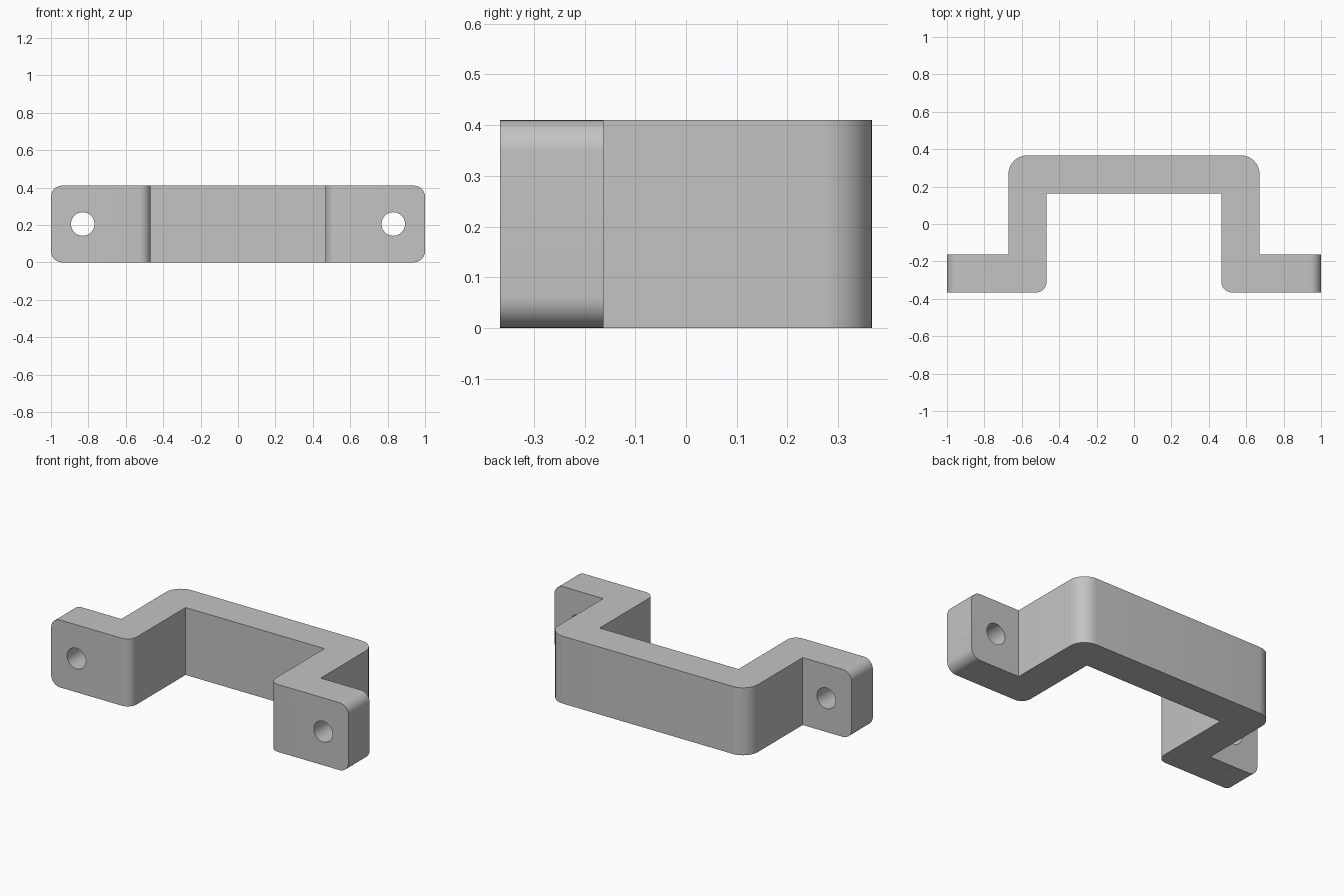
import bpy, bmesh, math

cube = bpy.data.objects.get("Cube")
if cube:
    bpy.data.objects.remove(cube, do_unlink=True)

HEIGHT, DEPTH, WALL = 0.41, 0.367, 0.204
INNER, OUTER = 0.467, 0.671

# Plain grey material
grey = bpy.data.materials.new("plain grey")
grey.use_nodes = True
colour = (0.55, 0.55, 0.55, 1)
grey.diffuse_color = colour
grey.node_tree.nodes["Principled BSDF"].inputs["Base Color"].default_value = colour

# Bracket outline: right half, then mirrored
half = [(INNER, DEPTH - WALL), (INNER, -DEPTH), (1, -DEPTH),
        (1, WALL - DEPTH), (OUTER, WALL - DEPTH), (OUTER, DEPTH)]
outline = half + [(-x, y) for x, y in reversed(half)]

bm = bmesh.new()
base = bm.faces.new([bm.verts.new((x, y, 0)) for x, y in outline])
top = bmesh.ops.extrude_face_region(bm, geom=[base])["geom"]
bmesh.ops.translate(bm, vec=(0, 0, HEIGHT),
                    verts=[v for v in top if isinstance(v, bmesh.types.BMVert)])
bmesh.ops.recalc_face_normals(bm, faces=bm.faces)


def near(a, b):
    return abs(a - b) < 1e-3


def round_edges(radius, rule):
    edges = [e for e in bm.edges if all(rule(v.co) for v in e.verts)]
    edges = [e for e in edges if not near(e.calc_length(), 2 * OUTER)]
    bmesh.ops.bevel(bm, geom=edges, offset=radius, offset_type='OFFSET',
                    segments=10, profile=0.5, affect='EDGES')


# Rounded back corners, front corners and tab ends
round_edges(0.1, lambda c: near(abs(c.x), OUTER) and near(c.y, DEPTH))
round_edges(0.06, lambda c: near(abs(c.x), INNER) and near(c.y, -DEPTH))
round_edges(0.06, lambda c: near(abs(c.x), 1) and near(c.z, 0))
round_edges(0.06, lambda c: near(abs(c.x), 1) and near(c.z, HEIGHT))

mesh = bpy.data.meshes.new("bracket")
bm.to_mesh(mesh)
bm.free()
bracket = bpy.data.objects.new("bracket", mesh)
bpy.context.collection.objects.link(bracket)
mesh.materials.append(grey)

# Screw holes through the tabs
for side, name in ((-1, "right"), (1, "left")):
    bpy.ops.mesh.primitive_cylinder_add(
        vertices=48, radius=0.063, depth=0.5, rotation=(math.pi / 2, 0, 0),
        location=(side * 0.83, WALL / 2 - DEPTH, HEIGHT / 2))
    cutter = bpy.context.object
    cutter.name = name + "_hole_cutter"
    cutter.data.materials.append(grey)
    cutter.hide_render = True
    cutter.hide_viewport = True
    cut = bracket.modifiers.new(name + " hole", 'BOOLEAN')
    cut.operation = 'DIFFERENCE'
    cut.solver = 'EXACT'
    cut.object = cutter

# Bake the holes, then smooth only the curved surfaces
bpy.ops.object.select_all(action='DESELECT')
bracket.select_set(True)
bpy.context.view_layer.objects.active = bracket
for modifier in list(bracket.modifiers):
    bpy.ops.object.modifier_apply(modifier=modifier.name)
bpy.ops.object.shade_smooth_by_angle(angle=math.radians(30))
